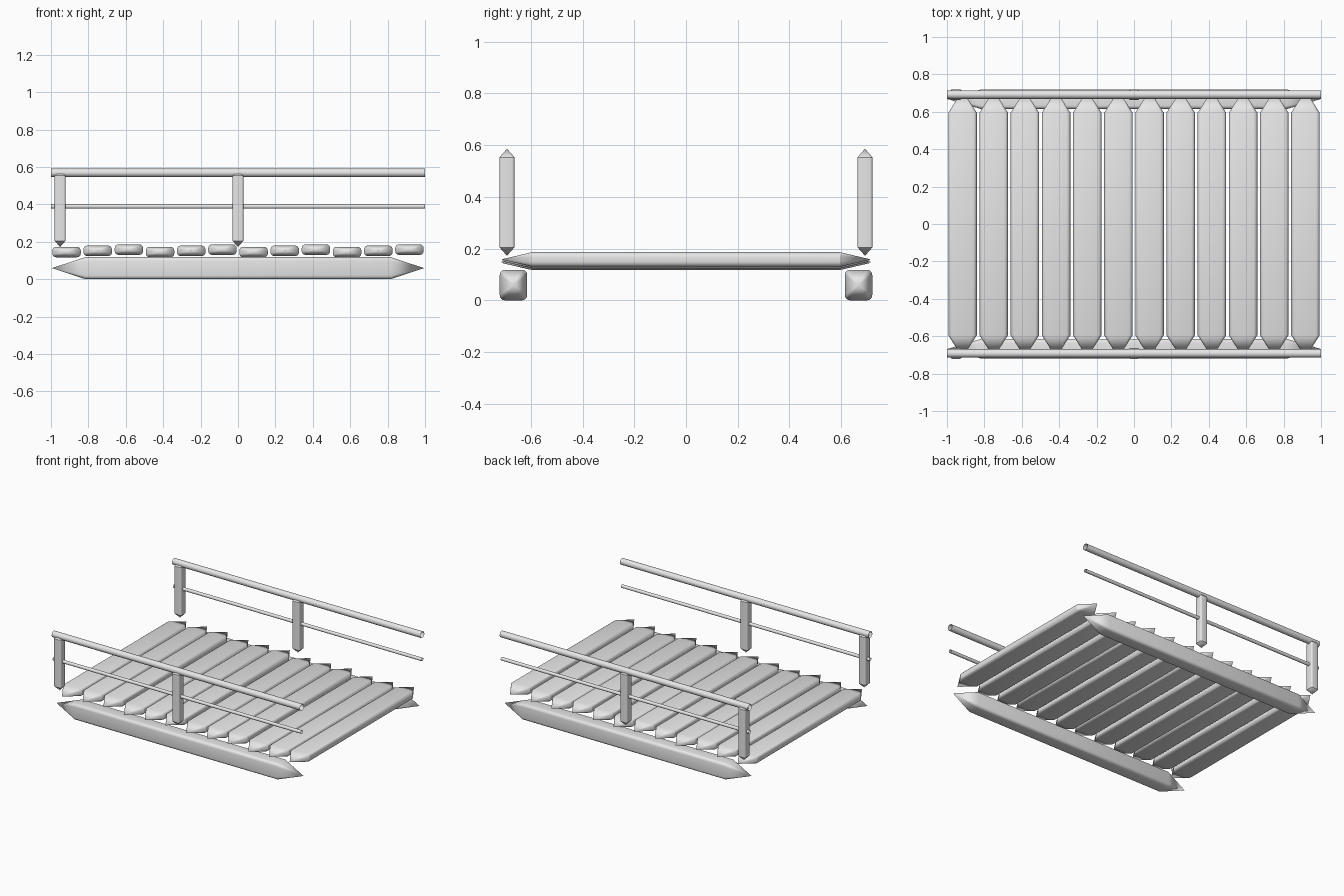
import bpy
import bmesh
from math import cos, sin, pi, radians
from mathutils import Vector

cube = bpy.data.objects.get("Cube")
if cube:
    bpy.data.objects.remove(cube, do_unlink=True)

grey = bpy.data.materials.new("plain grey")
grey.use_nodes = True
grey.diffuse_color = (0.8, 0.8, 0.8, 1)
grey.node_tree.nodes["Principled BSDF"].inputs["Base Color"].default_value = (0.8, 0.8, 0.8, 1)


def rounded_rect(a, b, r, steps=4):
    """Outline of a rectangle with half sizes a, b and corner radius r."""
    points = []
    for corner, (sx, sy) in enumerate([(1, 1), (-1, 1), (-1, -1), (1, -1)]):
        for k in range(steps + 1):
            t = (corner + k / steps) * pi / 2
            points.append((sx * (a - r) + r * cos(t), sy * (b - r) + r * sin(t)))
    return points


def finish(name, bm):
    bmesh.ops.recalc_face_normals(bm, faces=bm.faces)
    mesh = bpy.data.meshes.new(name)
    bm.to_mesh(mesh)
    bm.free()
    mesh.materials.append(grey)
    obj = bpy.data.objects.new(name, mesh)
    bpy.context.collection.objects.link(obj)
    bpy.ops.object.select_all(action="DESELECT")
    obj.select_set(True)
    bpy.context.view_layer.objects.active = obj
    bpy.ops.object.shade_smooth_by_angle(angle=radians(30))
    return obj


def pointed_bar(name, centre, axis, a, b, r, half, tip):
    """Rounded bar along an axis, with a pyramid point of length tip at each end."""
    u, v, w = {"x": ((0, 1, 0), (0, 0, 1), (1, 0, 0)),
               "y": ((1, 0, 0), (0, 0, 1), (0, 1, 0)),
               "z": ((1, 0, 0), (0, 1, 0), (0, 0, 1))}[axis]
    u, v, w, centre = Vector(u), Vector(v), Vector(w), Vector(centre)
    bm = bmesh.new()
    rings = [[bm.verts.new(centre + u * p + v * q + w * s * (half - tip))
              for p, q in rounded_rect(a, b, r)] for s in (-1, 1)]
    apexes = [bm.verts.new(centre + w * s * half) for s in (-1, 1)]
    n = len(rings[0])
    for i in range(n):
        j = (i + 1) % n
        bm.faces.new((rings[0][i], rings[0][j], rings[1][j], rings[1][i]))
        for ring, apex in zip(rings, apexes):
            bm.faces.new((ring[i], ring[j], apex))
    return finish(name, bm)


def open_tube(name, y, z, r, sides=16):
    """Hollow rail along x with open ends."""
    bm = bmesh.new()
    rings = [[bm.verts.new((x, y + r * cos(2 * pi * k / sides), z + r * sin(2 * pi * k / sides)))
              for k in range(sides)] for x in (-1, 1)]
    for i in range(sides):
        j = (i + 1) % sides
        bm.faces.new((rings[0][i], rings[0][j], rings[1][j], rings[1][i]))
    return finish(name, bm)


# Deck planks, stepping through three heights
for i in range(12):
    pointed_bar(f"deck_plank_{i + 1}", ((i - 5.5) / 6, 0, 0.145 + 0.0065 * (i % 3)), "y",
                0.076, 0.028, 0.02, 0.715, 0.12)

# Beams, posts and rails on the front and back
for side, s in (("front", -1), ("back", 1)):
    pointed_bar(f"{side}_beam", (0, s * 0.667, 0.059), "x", 0.053, 0.059, 0.02, 0.995, 0.18)
    for place, x in (("end", -0.951), ("middle", 0)):
        pointed_bar(f"{side}_{place}_post", (x, s * 0.692, 0.379), "z",
                    0.029, 0.029, 0.01, 0.207, 0.033)
    open_tube(f"{side}_top_rail", s * 0.692, 0.569, 0.023)
    open_tube(f"{side}_lower_rail", s * 0.692, 0.389, 0.012)
